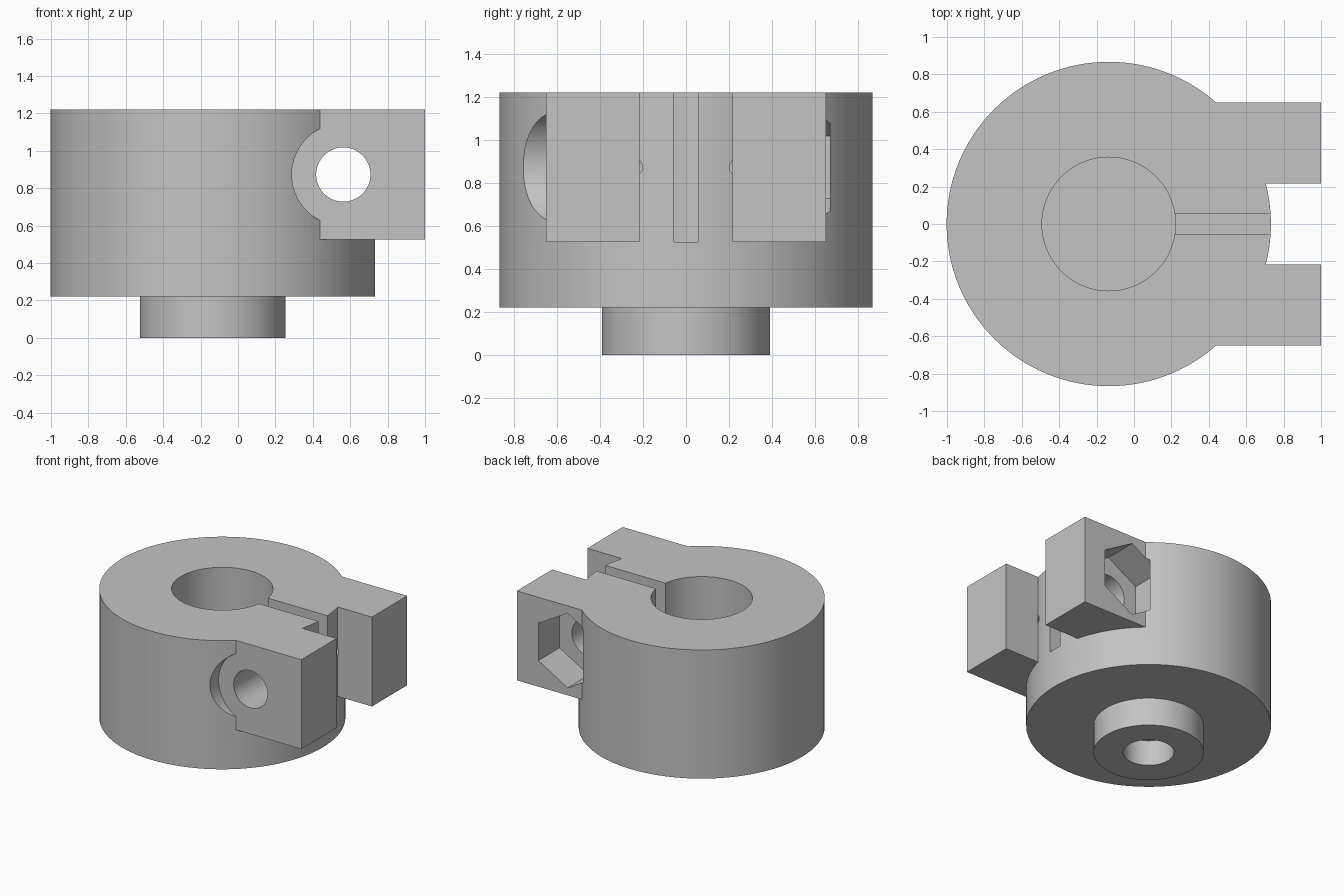
import bpy
import math
from mathutils import Matrix, Vector

old = bpy.data.objects.get("Cube")
if old:
    bpy.data.objects.remove(old, do_unlink=True)

# Main dimensions
AXIS_X = -0.135
TOP, BASE, LUG_BASE = 1.22, 0.22, 0.525
LUG_IN, LUG_OUT = 0.217, 0.65
BOLT_X, BOLT_Z = 0.563, 0.873

grey = bpy.data.materials.new("plain_grey")
grey.use_nodes = True
grey.diffuse_color = (0.55, 0.55, 0.55, 1)
grey.node_tree.nodes["Principled BSDF"].inputs["Base Color"].default_value = grey.diffuse_color


def finish(name):
    obj = bpy.context.object
    obj.name = name
    obj.data.materials.append(grey)
    return obj


def box(name, low, high):
    low, high = Vector(low), Vector(high)
    bpy.ops.mesh.primitive_cube_add(size=1)
    obj = finish(name)
    obj.data.transform(Matrix.Translation((low + high) / 2) @ Matrix.Diagonal((high - low).to_4d()))
    return obj


def upright(name, radius, low, high, sides=128):
    bpy.ops.mesh.primitive_cylinder_add(vertices=sides, radius=radius, depth=high - low)
    obj = finish(name)
    obj.data.transform(Matrix.Translation((AXIS_X, 0, (low + high) / 2)))
    return obj


def crosswise(name, radius, low, high, sides=96):
    # Cylinder or prism along the bolt line, with a corner pointing up
    bpy.ops.mesh.primitive_cylinder_add(vertices=sides, radius=radius, depth=high - low)
    obj = finish(name)
    place = Matrix.Translation((BOLT_X, (low + high) / 2, BOLT_Z))
    obj.data.transform(place @ Matrix.Rotation(math.radians(90), 4, 'X'))
    return obj


def combine(target, other, operation):
    mod = target.modifiers.new(operation.lower(), 'BOOLEAN')
    mod.operation = operation
    mod.solver = 'EXACT'
    mod.object = other
    bpy.context.view_layer.objects.active = target
    bpy.ops.object.modifier_apply(modifier=mod.name)
    bpy.data.objects.remove(other, do_unlink=True)


# Round clamp body, with the bolt head recess cut before the lugs join
body = upright("clamp_body", 0.867, BASE, TOP)
combine(body, crosswise("head_recess", 0.275, -1, -LUG_OUT), 'DIFFERENCE')

# Pair of clamping lugs
for side in (-1, 1):
    ys = sorted((side * LUG_IN, side * LUG_OUT))
    lug = box("lug", (0.3, ys[0], LUG_BASE), (1, ys[1], TOP))
    combine(body, lug, 'UNION')

# Bottom boss
combine(body, upright("boss", 0.39, 0, BASE + 0.1), 'UNION')

# Bore, blind hole underneath, clamp slot, bolt hole and nut pocket
cutters = [
    upright("bore", 0.357, 0.42, TOP + 0.1),
    upright("bottom_hole", 0.18, -0.1, 0.2),
    box("slot", (AXIS_X + 0.1, -0.056, LUG_BASE), (1.1, 0.056, TOP + 0.1)),
    crosswise("bolt_hole", 0.145, -1, 1),
    crosswise("nut_pocket", 0.29, 0.39, 0.67, 6),
]
for cutter in cutters:
    combine(body, cutter, 'DIFFERENCE')

# Smooth round walls, sharp edges elsewhere
bpy.ops.object.select_all(action='DESELECT')
body.select_set(True)
bpy.context.view_layer.objects.active = body
bpy.ops.object.shade_smooth_by_angle(angle=math.radians(25))
